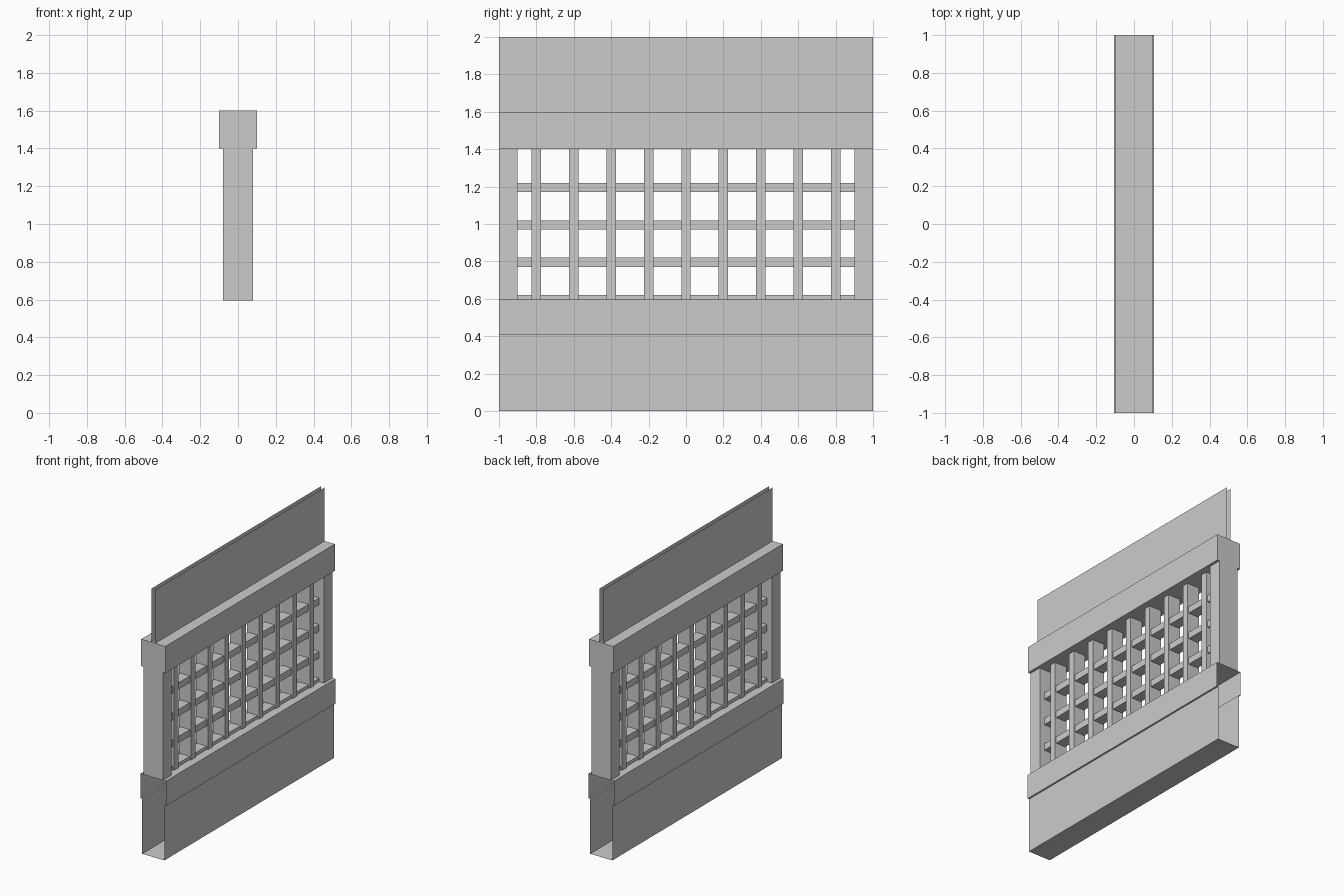
import bpy
import bmesh

default = bpy.data.objects.get("Cube")
if default:
    bpy.data.objects.remove(default, do_unlink=True)

grey = bpy.data.materials.new("plain_grey")
grey.use_nodes = True
grey.diffuse_color = (0.6, 0.6, 0.6, 1)
grey.node_tree.nodes["Principled BSDF"].inputs["Base Color"].default_value = (0.6, 0.6, 0.6, 1)

BASE_TOP = 0.595
CAP_BOTTOM = 1.4
CAP_TOP = 1.6


def add_object(name, bm):
    mesh = bpy.data.meshes.new(name)
    bm.to_mesh(mesh)
    bm.free()
    mesh.materials.append(grey)
    obj = bpy.data.objects.new(name, mesh)
    bpy.context.collection.objects.link(obj)
    return obj


def box(name, half_x, y0, y1, z0, z1):
    """Box centred across the thickness of the panel."""
    bm = bmesh.new()
    bmesh.ops.create_cube(bm, size=1)
    for v in bm.verts:
        v.co.x *= 2 * half_x
        v.co.y = y1 if v.co.y > 0 else y0
        v.co.z = z1 if v.co.z > 0 else z0
    return add_object(name, bm)


def sweep(name, profile, closed):
    """Sweep an x-z profile along the full length, leaving the ends open."""
    bm = bmesh.new()
    near = [bm.verts.new((x, -1, z)) for x, z in profile]
    far = [bm.verts.new((x, 1, z)) for x, z in profile]
    count = len(profile)
    for i in range(count if closed else count - 1):
        j = (i + 1) % count
        bm.faces.new((near[i], near[j], far[j], far[i]))
    return add_object(name, bm)


# Hollow base with a wider rim, open at both ends
half = [(0.092, 0), (0.092, 0.41), (0.105, 0.41), (0.105, BASE_TOP)]
sweep("hollow_base", half + [(-x, z) for x, z in reversed(half)], True)

# Top rail and the twin thin sheets above it
box("top_rail", 0.1, -1, 1, CAP_BOTTOM, CAP_TOP)
sweep("left_sheet", [(0.016, CAP_TOP), (0.016, 2)], False)
sweep("right_sheet", [(-0.016, 2), (-0.016, CAP_TOP)], False)

# End posts
box("front_post", 0.08, -1, -0.9, BASE_TOP, CAP_BOTTOM)
box("back_post", 0.08, 0.9, 1, BASE_TOP, CAP_BOTTOM)

# Lattice of upright and level bars
for i in range(9):
    y = -0.8 + 0.2 * i
    box(f"upright_bar_{i + 1}", 0.05, y - 0.025, y + 0.025, BASE_TOP, CAP_BOTTOM)
for i in range(4):
    z = 0.595 + 0.2 * i
    box(f"level_bar_{i + 1}", 0.04, -0.9, 0.9, max(z - 0.025, BASE_TOP), z + 0.025)
